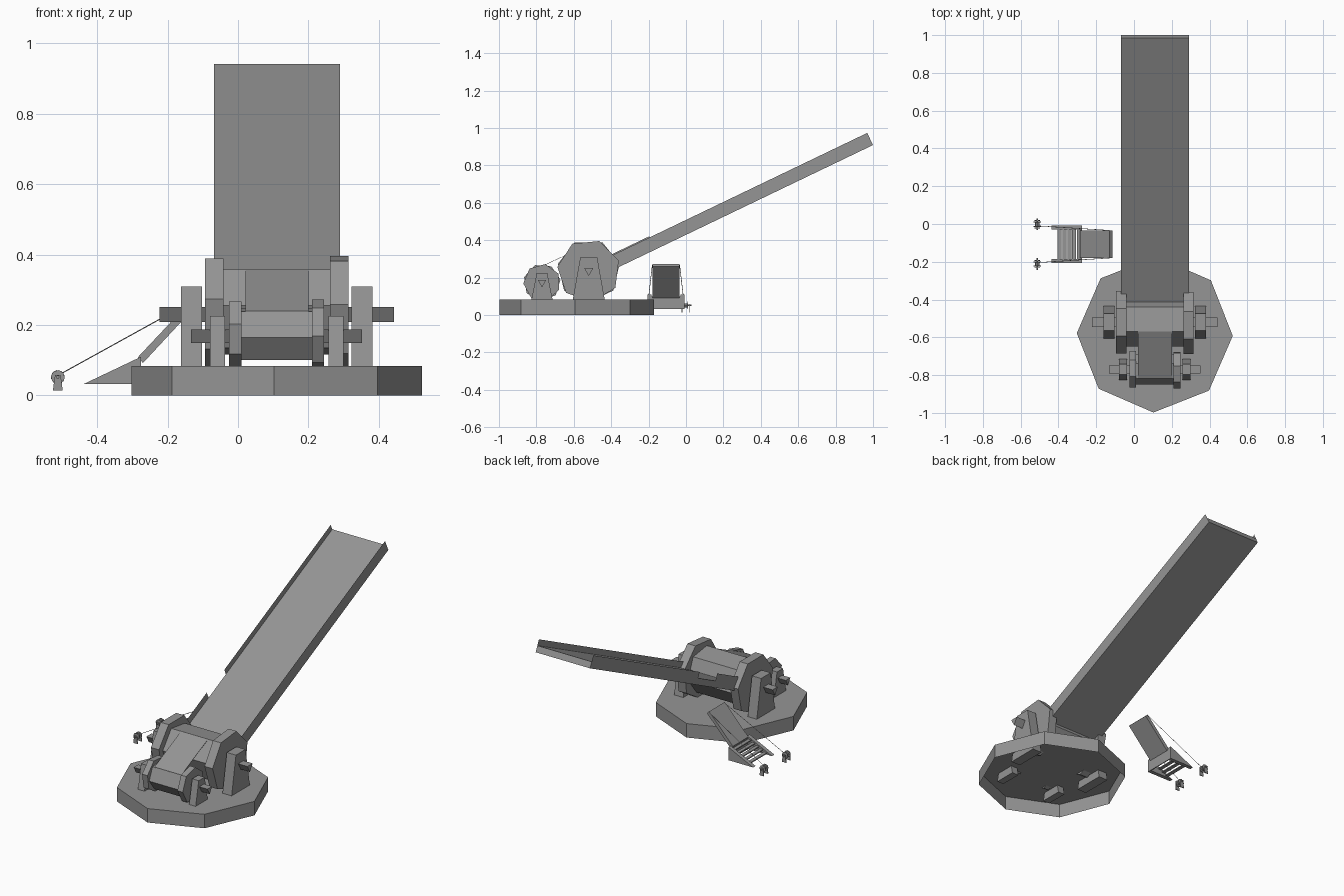
import bpy, bmesh, math
from mathutils import Vector

cube = bpy.data.objects.get("Cube")
if cube:
    bpy.data.objects.remove(cube)

grey = bpy.data.materials.new("plain_grey")
grey.use_nodes = True
grey.diffuse_color = (0.3, 0.3, 0.3, 1)
grey.node_tree.nodes["Principled BSDF"].inputs["Base Color"].default_value = (0.3, 0.3, 0.3, 1)

# Maps a flat profile point plus a depth to space, for each extrusion axis
AXES = {
    "x": lambda p, d: Vector((d, p[0], p[1])),
    "y": lambda p, d: Vector((p[0], d, p[1])),
    "z": lambda p, d: Vector((p[0], p[1], d)),
}


def finish(name, bm):
    mesh = bpy.data.meshes.new(name)
    bm.to_mesh(mesh)
    bm.free()
    mesh.materials.append(grey)
    obj = bpy.data.objects.new(name, mesh)
    bpy.context.collection.objects.link(obj)
    return obj


def prism(name, axis, points, start, end, open_start=False):
    """Extrude a closed profile along an axis."""
    bm = bmesh.new()
    place = AXES[axis]
    a = [bm.verts.new(place(p, start)) for p in points]
    b = [bm.verts.new(place(p, end)) for p in points]
    bm.faces.new(b)
    cap = bm.faces.new(a[::-1])
    for i in range(len(points)):
        j = (i + 1) % len(points)
        bm.faces.new((a[i], a[j], b[j], b[i]))
    bmesh.ops.recalc_face_normals(bm, faces=bm.faces)
    if open_start:
        bmesh.ops.delete(bm, geom=[cap], context="FACES_ONLY")
    return finish(name, bm)


def sheet(name, corners):
    bm = bmesh.new()
    bm.faces.new([bm.verts.new(c) for c in corners])
    return finish(name, bm)


def ring(center, radius, sides, turn):
    """Regular polygon, first corner turned by some degrees."""
    angles = [math.radians(turn + 360 * i / sides) for i in range(sides)]
    return [(center[0] + radius * math.cos(a), center[1] + radius * math.sin(a)) for a in angles]


def box(name, x, y, z):
    return prism(name, "z", [(x[0], y[0]), (x[1], y[0]), (x[1], y[1]), (x[0], y[1])], *z)


def rope(name, a, b, radius=0.0015):
    curve = bpy.data.curves.new(name, "CURVE")
    curve.dimensions = "3D"
    curve.bevel_depth = radius
    curve.bevel_resolution = 0
    line = curve.splines.new("POLY")
    line.points.add(1)
    line.points[0].co = (*a, 1)
    line.points[1].co = (*b, 1)
    curve.materials.append(grey)
    obj = bpy.data.objects.new(name, curve)
    bpy.context.collection.objects.link(obj)


MID = 0.11  # centre line of the turntable and drums

# Turntable, hollow underneath
prism("turntable", "z", ring((MID, -0.585), 0.413, 8, -1), 0, 0.083, open_start=True)


def drum(name, center, core, flange, turn, flange_turns, half, thick, post, axle):
    """Hexagonal core, two flanges, triangular axle and two tapered posts."""
    cy, cz = center
    prism(name + "_core", "x", ring(center, core, 6, turn), MID - half, MID + half)
    prism(name + "_axle", "x", ring(center, axle[0], 3, 30), MID - axle[1], MID + axle[1])
    inner, outer, top, wide_top, wide_low = post
    profile = [(cy - wide_low, 0.035), (cy + wide_low, 0.035), (cy + wide_top, top), (cy - wide_top, top)]
    for side, label, spin in ((-1, "right", flange_turns[0]), (1, "left", flange_turns[1])):
        prism(f"{name}_flange_{label}", "x", ring(center, flange, 7, spin),
              MID + side * half, MID + side * (half + thick))
        prism(f"{name}_post_{label}", "x", profile, MID + side * inner, MID + side * outer)


drum("large_drum", (-0.52, 0.237), 0.13, 0.169, 52, (64.3, 70), 0.151, 0.053,
     (0.212, 0.272, 0.31, 0.045, 0.094), (0.028, 0.333))
drum("small_drum", (-0.77, 0.174), 0.08, 0.1, 7, (60, 80), 0.1, 0.035,
     (0.147, 0.19, 0.225, 0.028, 0.066), (0.025, 0.243))

# Belt running between the drums
prism("belt", "x", [(-0.818, 0.237), (-0.57, 0.354), (-0.57, 0.356), (-0.818, 0.24)], 0.022, 0.2)

# Long sloping ramp: t runs down from the far end, h is height above its underside
slope = math.atan(0.48)


def on_ramp(t, h):
    return (1 - t * math.cos(slope) - h * math.sin(slope),
            0.909 - t * math.sin(slope) + h * math.cos(slope))


LENGTH, FLOOR, RAIL = 1.55, 0.037, 0.072
RIGHT, LEFT = -0.068, 0.29
prism("ramp_floor", "x",
      [on_ramp(0, 0), on_ramp(0, FLOOR), on_ramp(LENGTH, FLOOR), on_ramp(LENGTH, 0)], RIGHT, LEFT)


def rail(name, x, t0, t1, top):
    sheet(name, [(x, *on_ramp(t, h)) for t, h in ((t0, FLOOR), (t0, top), (t1, top), (t1, FLOOR))])


rail("ramp_rail_left", LEFT, 0, LENGTH, RAIL)
rail("ramp_rail_right_upper", RIGHT, 0, 1.11, RAIL)
rail("ramp_rail_right_lower", RIGHT, 1.29, LENGTH, 0.078)

# Boarding steps with side panels
STEP_Y = -0.107
for side, label in ((-1, "front"), (1, "back")):
    prism("step_panel_" + label, "y", [(-0.437, 0.033), (-0.275, 0.033), (-0.275, 0.11)],
          STEP_Y + side * 0.077, STEP_Y + side * 0.1)
box("step_back", (-0.28, -0.275), (STEP_Y - 0.08, STEP_Y + 0.08), (0.033, 0.1))
for i in range(5):
    x, z = -0.405 + 0.026 * i, 0.045 + 0.012 * i
    box(f"step_{i + 1}", (x, x + 0.021), (STEP_Y - 0.077, STEP_Y + 0.077), (z - 0.006, z))

# Raised gangway
prism("gangway", "y", [(-0.285, 0.108), (-0.27, 0.092), (-0.114, 0.26), (-0.129, 0.274)],
      STEP_Y - 0.073, STEP_Y + 0.073)

# Winches on stands, each roped to a top corner of the gangway
WX, WZ = -0.512, 0.052
for side, label in ((-1, "front"), (1, "back")):
    wy = STEP_Y + side * 0.105
    prism(f"winch_{label}_axle", "y", ring((WX, WZ), 0.005, 6, 0), wy - 0.031, wy + 0.031)
    prism(f"winch_{label}_core", "y", ring((WX, WZ), 0.011, 8, 0), wy - 0.01, wy + 0.01)
    for s in (-1, 1):
        prism(f"winch_{label}_flange", "y", ring((WX, WZ), 0.02, 8, 10 * s),
              wy + s * 0.009, wy + s * 0.014)
        prism(f"winch_{label}_stand", "y",
              [(WX - 0.014, 0.014), (WX + 0.014, 0.014), (WX + 0.008, 0.058), (WX - 0.008, 0.058)],
              wy + s * 0.017, wy + s * 0.022)
    rope(f"gangway_rope_{label}", (WX + 0.008, wy - side * 0.008, WZ + 0.009),
         (-0.129, STEP_Y + side * 0.073, 0.268))
